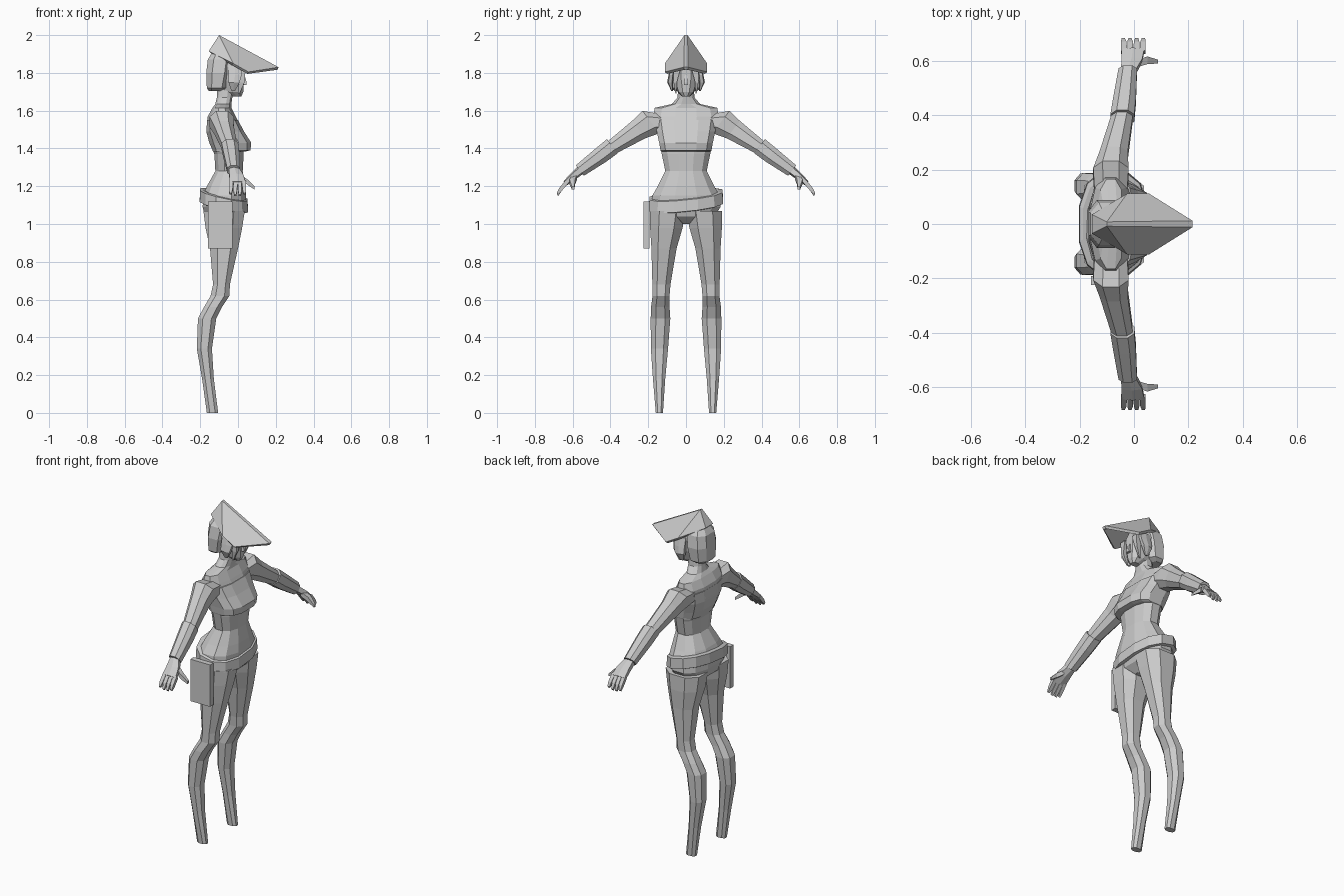
import bpy, bmesh, math
from mathutils import Vector

grey = bpy.data.materials.new("plain grey")
grey.diffuse_color = (0.6, 0.6, 0.6, 1)


def finish(name, bm, mirror=False):
    bmesh.ops.recalc_face_normals(bm, faces=bm.faces)
    me = bpy.data.meshes.new(name)
    bm.to_mesh(me)
    bm.free()
    me.materials.append(grey)
    ob = bpy.data.objects.new(name, me)
    bpy.context.collection.objects.link(ob)
    if mirror:
        m = ob.modifiers.new("mirror", 'MIRROR')
        m.use_axis = (False, True, False)
        m.use_mirror_merge = False
    return ob


def loft(name, rings, n=8, sq=0.85, mirror=False):
    """Skin rings given as (centre, half axis u, half axis v)."""
    bm = bmesh.new()
    loops = []
    for c, u, v in rings:
        loop = []
        for i in range(n):
            a = 2 * math.pi * (i + 0.5) / n
            ca, sa = math.cos(a), math.sin(a)
            k = math.cos(math.pi / n)
            ca = math.copysign(min(1, abs(ca) / k) ** sq, ca)
            sa = math.copysign(min(1, abs(sa) / k) ** sq, sa)
            loop.append(bm.verts.new(Vector(c) + Vector(u) * ca + Vector(v) * sa))
        loops.append(loop)
    for a, b in zip(loops, loops[1:]):
        for i in range(n):
            j = (i + 1) % n
            bm.faces.new((a[i], a[j], b[j], b[i]))
    bm.faces.new(loops[0])
    bm.faces.new(loops[-1])
    return finish(name, bm, mirror)


def level(z, xb, xf, y0, y1):
    """Horizontal ring from its height and extents."""
    return (((xb + xf) / 2, (y0 + y1) / 2, z), ((xf - xb) / 2, 0, 0), (0, (y1 - y0) / 2, 0))


def stack(name, rows, n=8, sq=0.85):
    return loft(name, [level(z, b, f, -w, w) for z, b, f, w in rows], n, sq)


def limb(name, rows, n=8, sq=0.85):
    """Ring across the arm direction: x, y, z, half width, half thickness."""
    return loft(name, [((x, y, z), (hx, 0, 0), (0, h * 0.61, h * 0.79))
                       for x, y, z, hx, h in rows], n, sq, True)


# Torso: hips, waist and neck
stack("torso", [
    (1.00, -.12, -.02, .03), (1.04, -.175, .025, .15), (1.09, -.187, .04, .183),
    (1.15, -.185, .043, .178), (1.20, -.165, .038, .15), (1.28, -.12, .025, .11),
    (1.37, -.125, .03, .128), (1.43, -.15, .03, .14), (1.50, -.168, .02, .155),
    (1.57, -.16, -.012, .175), (1.615, -.135, -.035, .165), (1.635, -.12, -.035, .075),
    (1.67, -.112, -.03, .045), (1.74, -.11, -.02, .04)], 12)
# Cropped top with overhanging bust
stack("cropped_top", [
    (1.385, -.133, .045, .133), (1.39, -.135, .066, .135), (1.43, -.152, .07, .142),
    (1.49, -.168, .032, .155), (1.55, -.163, 0, .165)], 12, 0.7)

# Legs
loft("leg", [level(*r) for r in [
    (0, -.165, -.105, .122, .16), (.18, -.19, -.128, .11, .175),
    (.34, -.218, -.138, .095, .186), (.50, -.212, -.115, .083, .187),
    (.56, -.18, -.085, .087, .185), (.62, -.145, -.045, .087, .177),
    (.68, -.132, -.043, .082, .178), (.87, -.148, 0, .05, .183),
    (.98, -.172, .022, .018, .19), (1.07, -.183, .036, .003, .19)]], 8, 0.85, True)

# Arms
limb("upper_arm", [
    (-.085, .11, 1.54, .06, .055), (-.085, .185, 1.54, .065, .075),
    (-.075, .25, 1.50, .052, .058), (-.045, .385, 1.41, .04, .04),
    (-.045, .42, 1.385, .035, .035)])
limb("forearm_cuff", [(-.043, .39, 1.412, .044, .047), (-.035, .45, 1.365, .042, .045),
                      (-.023, .562, 1.283, .034, .035)])
limb("hand", [(-.022, .555, 1.288, .026, .024), (-.008, .60, 1.25, .038, .02),
              (-.004, .64, 1.215, .042, .014)], 6)
for i in range(4):
    x = -.036 + i * .0225
    limb(f"finger_{i + 1}", [(x, .632, 1.222, .011, .011), (x * 1.05, .665, 1.182, .010, .010),
                             (x * 1.1, .680, 1.148 + .008 * abs(i - 1.5), .006, .006)], 4)
loft("thumb", [((.01, .59, 1.25), (0, .014, 0), (0, 0, .014)),
               ((.05, .602, 1.222), (0, .014, 0), (0, 0, .014)),
               ((.088, .597, 1.19), (0, .007, 0), (0, 0, .008))], 4, 0.85, True)

# Head and nose
stack("head", [(1.675, -.03, .018, .02), (1.70, -.085, .028, .045), (1.76, -.13, .032, .065),
               (1.83, -.15, .032, .075), (1.89, -.14, .005, .065), (1.94, -.12, -.05, .03)], 10)
stack("nose", [(1.735, .02, .046, .012), (1.75, .02, .046, .01), (1.79, .02, .034, .006)], 4)
# Bobbed hair: back shell and side locks
stack("hair_back", [(1.705, -.155, -.09, .06), (1.72, -.165, -.06, .08), (1.80, -.168, -.04, .088),
                    (1.87, -.16, -.03, .078), (1.92, -.13, -.05, .04)], 8, 0.75)
loft("hair_side_lock", [level(*r) for r in [
    (1.705, -.035, -.015, .07, .078), (1.75, -.05, .008, .068, .1),
    (1.79, -.05, .02, .066, .092), (1.84, -.05, .02, .05, .08)]], 6, 0.85, True)
loft("hair_front_lock", [level(*r) for r in [
    (1.69, 0, .008, .05, .056), (1.75, .005, .035, .048, .066),
    (1.82, .0, .04, .03, .066)]], 4, 0.85, True)

# Peaked hat: folded sheet with a narrow ridge
bm = bmesh.new()
sides = []
for s in (1, -1):
    sides.append([bm.verts.new((x, y * s, z)) for x, y, z in [
        (-.10, .008, 2.0), (.215, .012, 1.83), (.055, .112, 1.805),
        (-.025, .112, 1.85), (-.155, .035, 1.915)]])
for a, t, f, r, b in sides:
    bm.faces.new((a, t, f, r))
    bm.faces.new((a, r, b))
(a, t, f, r, b), (a2, t2, f2, r2, b2) = sides
bm.faces.new((a, t, t2, a2))
bm.faces.new((a, a2, b2, b))
hat = finish("peaked_hat", bm)
m = hat.modifiers.new("thickness", 'SOLIDIFY')
m.thickness = 0.016
m.offset = -1

# Tilted hip belt
loft("hip_belt", [((-.075, 0, z), (.128 * k, 0, -.028 * k), (0, .197 * k, .02 * k))
                  for z, k in ((1.09, .9), (1.095, 1), (1.155, .98), (1.16, .88))], 12)

# Flat hip case hanging from the belt
bm = bmesh.new()
bmesh.ops.create_cube(bm, size=1)
for v in bm.verts:
    v.co = (-.093 + v.co.x * .13, -.208 + v.co.y * .032, .995 + v.co.z * .25)
finish("hip_case", bm)
